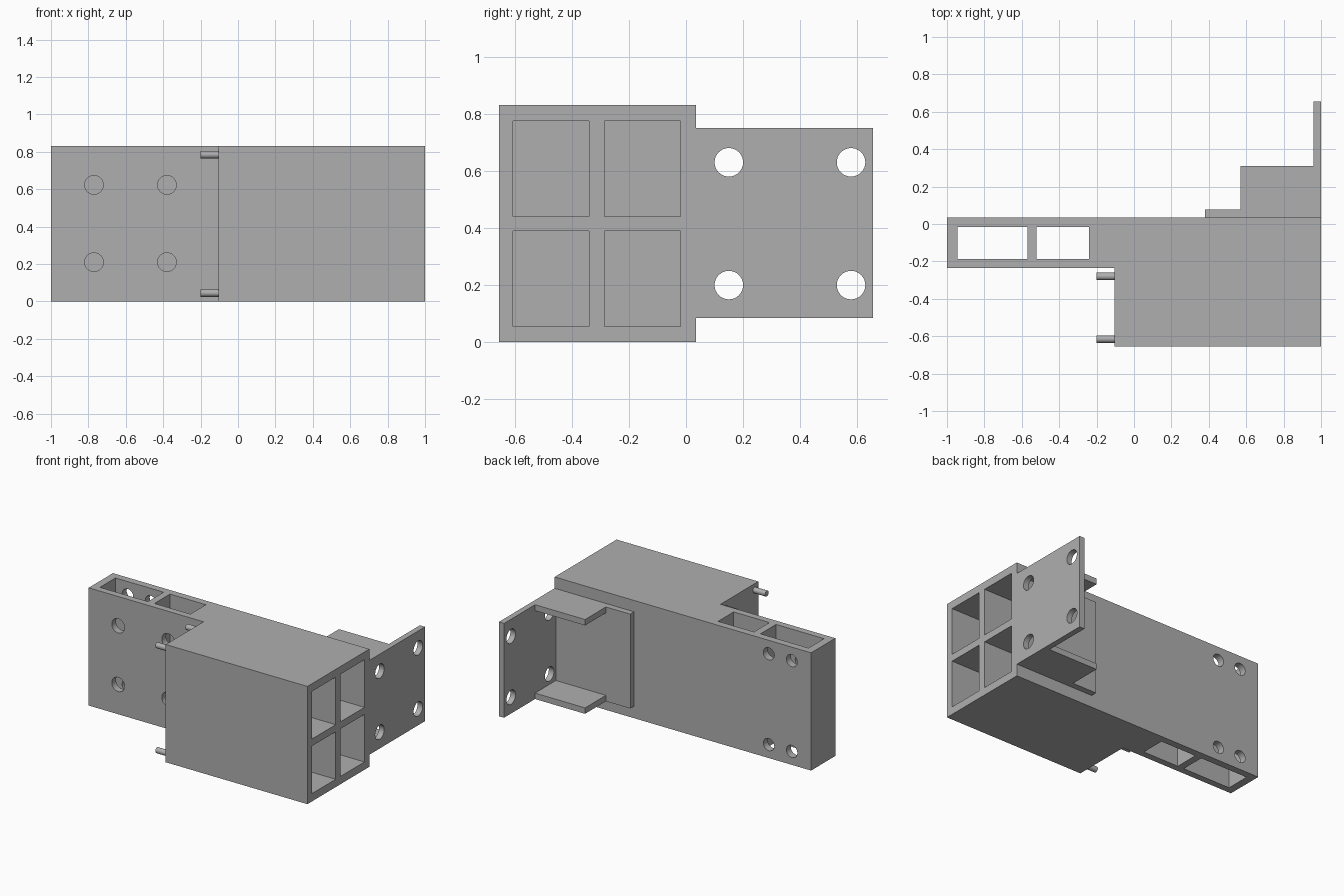
import bpy, bmesh, math
from mathutils import Vector

if "Cube" in bpy.data.objects:
    bpy.data.objects.remove(bpy.data.objects["Cube"], do_unlink=True)

grey = bpy.data.materials.new("plain grey")
grey.use_nodes = True
colour = (0.43, 0.43, 0.43, 1)
grey.diffuse_color = colour
grey.node_tree.nodes["Principled BSDF"].inputs["Base Color"].default_value = colour

H = 0.83            # full height
BACK = 0.035        # rear face of the body
LOW, HIGH = 0.085, 0.75   # height range of the rear bracket


def finish(name, bm):
    bmesh.ops.recalc_face_normals(bm, faces=bm.faces)
    mesh = bpy.data.meshes.new(name)
    bm.to_mesh(mesh)
    bm.free()
    mesh.materials.append(grey)
    obj = bpy.data.objects.new(name, mesh)
    bpy.context.collection.objects.link(obj)
    return obj


def prism(name, outline, z0, z1):
    bm = bmesh.new()
    face = bm.faces.new([bm.verts.new((x, y, z0)) for x, y in outline])
    new = bmesh.ops.extrude_face_region(bm, geom=[face])["geom"]
    verts = [v for v in new if isinstance(v, bmesh.types.BMVert)]
    bmesh.ops.translate(bm, verts=verts, vec=(0, 0, z1 - z0))
    return finish(name, bm)


def box(name, x, y, z):
    return prism(name, [(x[0], y[0]), (x[1], y[0]), (x[1], y[1]), (x[0], y[1])], *z)


def rod(name, start, end, radius):
    a, b = Vector(start), Vector(end)
    bm = bmesh.new()
    bmesh.ops.create_cone(bm, cap_ends=True, segments=32, radius1=radius,
                          radius2=radius, depth=(b - a).length)
    turn = (b - a).to_track_quat('Z', 'Y').to_matrix()
    bmesh.ops.rotate(bm, verts=bm.verts, cent=(0, 0, 0), matrix=turn)
    bmesh.ops.translate(bm, verts=bm.verts, vec=(a + b) / 2)
    return finish(name, bm)


def select(obj):
    bpy.ops.object.select_all(action='DESELECT')
    obj.select_set(True)
    bpy.context.view_layer.objects.active = obj


def smooth(obj):
    select(obj)
    bpy.ops.object.shade_smooth_by_angle(angle=math.radians(30))


def cut(obj, cutters):
    for cutter in cutters:
        mod = obj.modifiers.new("cut", 'BOOLEAN')
        mod.operation, mod.solver, mod.object = 'DIFFERENCE', 'EXACT', cutter
        select(obj)
        bpy.ops.object.modifier_apply(modifier=mod.name)
        bpy.data.objects.remove(cutter, do_unlink=True)
    smooth(obj)


# L-shaped body: deep block with a slimmer arm
body = prism("body", [(-1, BACK), (-1, -0.235), (-0.105, -0.235),
                      (-0.105, -0.655), (1, -0.655), (1, BACK)], 0, H)
cutters = []
# Four deep pockets in the end of the block
for y in ((-0.605, -0.34), (-0.285, -0.02)):
    for z in ((0.055, 0.39), (0.44, 0.775)):
        cutters.append(box("pocket_cutter", (-0.05, 1.1), y, z))
# Two vertical shafts through the arm
for x in ((-0.945, -0.57), (-0.52, -0.24)):
    cutters.append(box("shaft_cutter", x, (-0.188, -0.015), (-0.1, H + 0.1)))
# Screw holes in the front and rear walls of the arm
for x in (-0.77, -0.38):
    for z in (0.21, 0.623):
        cutters.append(rod("front_hole_cutter", (x, -0.3, z), (x, -0.1, z), 0.05))
for x in (-0.85, -0.67):
    for z in (0.095, 0.735):
        cutters.append(rod("rear_hole_cutter", (x, -0.1, z), (x, 0.1, z), 0.043))
cut(body, cutters)

# Locating pins on the step of the block
for side, y in (("front", -0.615), ("rear", -0.28)):
    for level, z in (("lower", 0.045), ("upper", 0.785)):
        smooth(rod(f"{side}_{level}_pin", (-0.2, y, z), (-0.1, y, z), 0.02))

# Rear bracket: backing pad, drilled flange and two shelves
box("bracket_pad", (0.38, 0.96), (BACK, 0.078), (LOW, HIGH))
flange = box("bracket_flange", (0.96, 1), (BACK, 0.655), (LOW, HIGH))
cut(flange, [rod("flange_hole_cutter", (0.9, y, z), (1.1, y, z), 0.05)
             for y in (0.15, 0.578) for z in (0.2, 0.63)])
box("lower_shelf", (0.57, 0.96), (0.078, 0.31), (LOW, LOW + 0.042))
box("upper_shelf", (0.57, 0.96), (0.078, 0.31), (HIGH - 0.042, HIGH))
